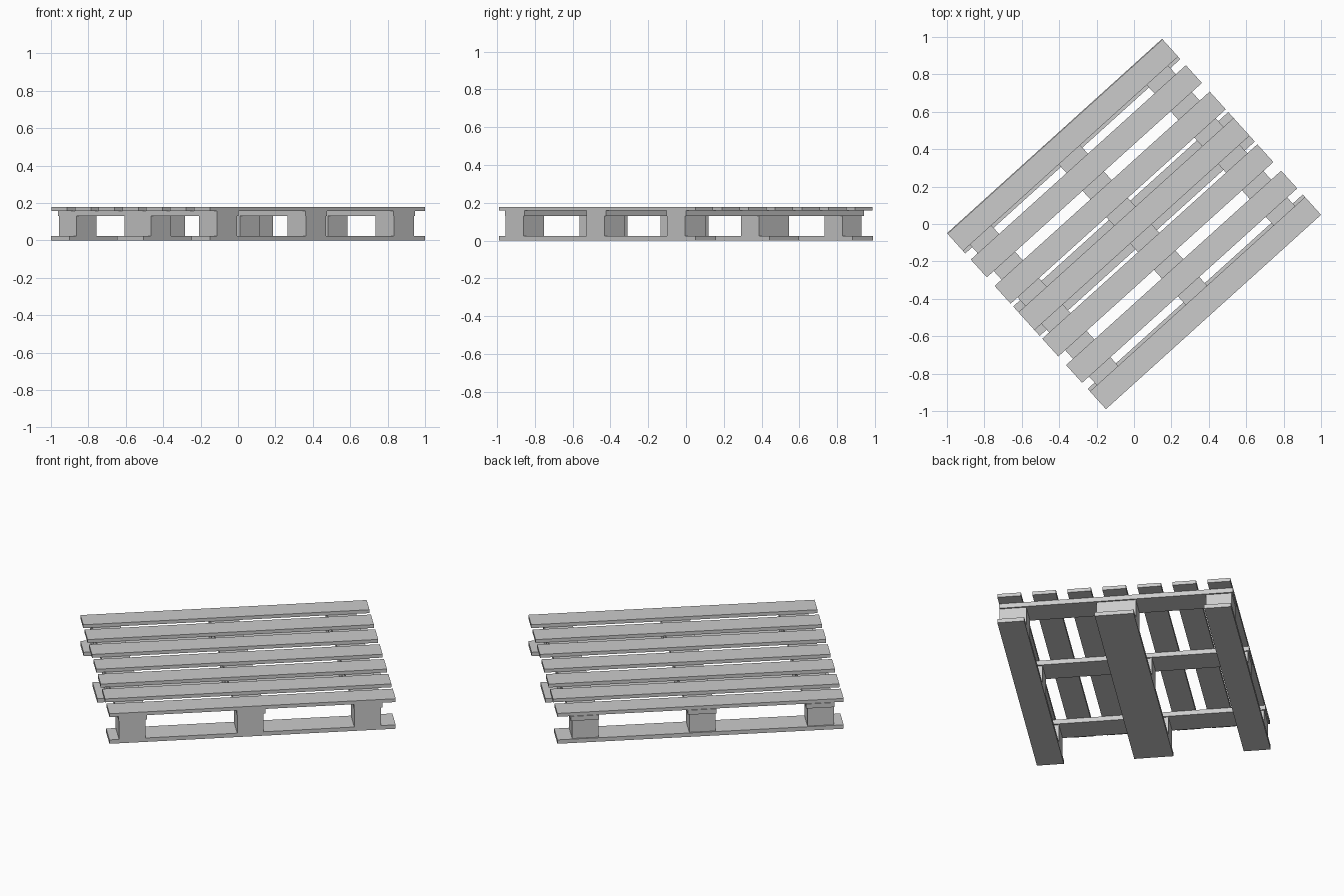
import bpy, bmesh, math
from mathutils import Matrix

if "Cube" in bpy.data.objects:
    bpy.data.objects.remove(bpy.data.objects["Cube"])

ROT = Matrix.Rotation(math.radians(42.1), 4, 'Z')


def box(name, u, v, z):
    """Axis-aligned box from (min, max) ranges, turned with the whole pallet."""
    bm = bmesh.new()
    bmesh.ops.create_cube(bm, size=1)
    size = [r[1] - r[0] for r in (u, v, z)]
    mid = [(r[0] + r[1]) / 2 for r in (u, v, z)]
    bm.transform(ROT @ Matrix.Translation(mid) @ Matrix.Diagonal((*size, 1)))
    me = bpy.data.meshes.new(name)
    bm.to_mesh(me)
    bm.free()
    ob = bpy.data.objects.new(name, me)
    bpy.context.collection.objects.link(ob)
    return ob


L, W = 0.775, 0.634                          # half length, half width
Z = (0.0, 0.023, 0.131, 0.158, 0.178)        # layer heights
rows = ((-W, -0.488), (-0.106, 0.106), (0.488, W))
columns = (-0.725, -0.085, 0.549)            # start of each crosswise row

# Top deck: seven lengthwise slats
for i in range(7):
    c = (i - 3) * 0.19
    box(f"top_slat_{i + 1}", (-L, L), (c - 0.064, min(c + 0.064, W - 0.004)), Z[3:5])

# Stringer boards running crosswise under the deck
for i, u in enumerate(columns):
    box(f"cross_board_{i + 1}", (u, u + 0.154), (-W, W), Z[2:4])

# Bottom runners, the middle one wider, and three spacer blocks on each
for j, (v0, v1) in enumerate(rows):
    box(f"bottom_runner_{j + 1}", (-L, L), (v0, v1), Z[0:2])
    for i, u in enumerate(columns):
        box(f"spacer_block_{j + 1}_{i + 1}", (u + 0.002, u + 0.145),
            (v0, min(v1, W - 0.008)), Z[1:3])
